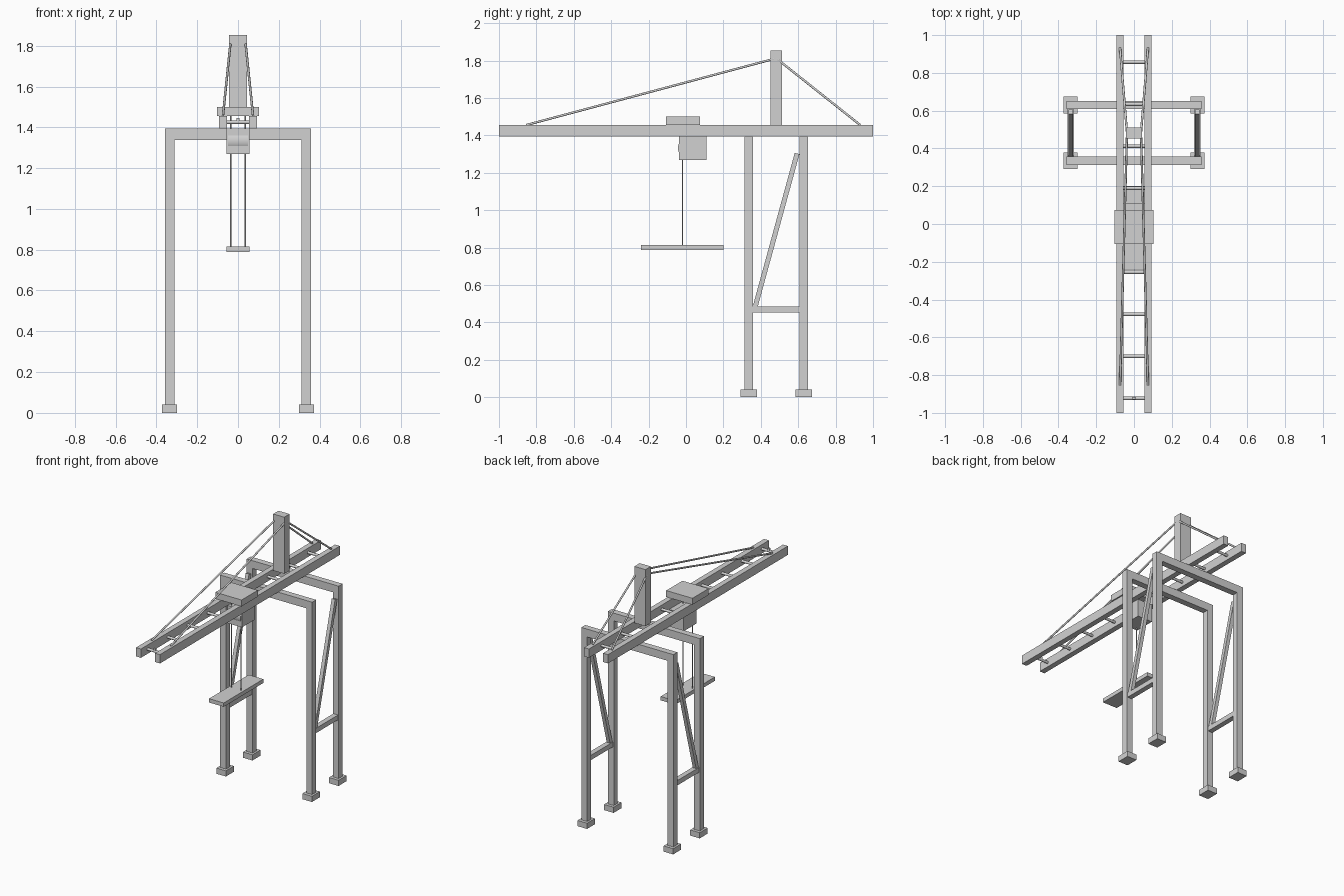
import bpy
from mathutils import Vector

if "Cube" in bpy.data.objects:
    bpy.data.objects.remove(bpy.data.objects["Cube"], do_unlink=True)

grey = bpy.data.materials.new("light grey")
grey.use_nodes = True
colour = (0.64, 0.64, 0.64, 1)
grey.diffuse_color = colour
grey.node_tree.nodes["Principled BSDF"].inputs["Base Color"].default_value = colour


def finish(name):
    ob = bpy.context.object
    ob.name = name
    ob.data.materials.append(grey)
    return ob


def box(name, x, y, z):
    """Box spanning the given (low, high) range on each axis."""
    spans = (x, y, z)
    bpy.ops.mesh.primitive_cube_add(size=1, location=[sum(s) / 2 for s in spans])
    ob = finish(name)
    ob.scale = [s[1] - s[0] for s in spans]
    bpy.ops.object.transform_apply(location=False, rotation=False, scale=True)


def around(centre, width):
    return (centre - width / 2, centre + width / 2)


def rod(name, start, end, radius, sides=24):
    """Smooth round bar between two points."""
    a, b = Vector(start), Vector(end)
    bpy.ops.mesh.primitive_cylinder_add(vertices=sides, radius=radius,
                                        depth=(b - a).length, location=(a + b) / 2)
    ob = finish(name)
    ob.rotation_euler = (b - a).to_track_quat('Z', 'Y').to_euler()
    bpy.ops.object.shade_smooth_by_angle()


def square_bar(name, start, end, width):
    """Square bar between two points in a plane of constant x."""
    a, b = Vector(start), Vector(end)
    bpy.ops.mesh.primitive_cube_add(size=1, location=(a + b) / 2)
    ob = finish(name)
    ob.scale = (width, width, (b - a).length)
    ob.rotation_euler = Vector((0, 0, 1)).rotation_difference(b - a).to_euler()


LEG_X, FRONT_Y, BACK_Y = 0.335, 0.335, 0.63
BEAM_Z, DECK_Z, GIRDER_TOP = 1.338, 1.393, 1.455

# Two portal frames with feet
for place, y in (("front", FRONT_Y), ("back", BACK_Y)):
    box(place + "_portal_beam", (-0.358, 0.358), around(y, 0.044), (BEAM_Z, DECK_Z))
    for side, s in (("left", 1), ("right", -1)):
        box(f"{place}_{side}_leg", around(s * LEG_X, 0.046), around(y, 0.044), (0.04, BEAM_Z))
        box(f"{place}_{side}_foot", around(s * LEG_X, 0.074), around(y, 0.088), (0, 0.04))

for side, s in (("left", 1), ("right", -1)):
    # Side bracing between the portals
    x = s * LEG_X
    box(side + "_tie_bar", around(x, 0.036), (FRONT_Y + 0.02, BACK_Y - 0.02), (0.452, 0.486))
    square_bar(side + "_diagonal_brace", (x, 0.369, 0.48), (x, 0.594, 1.303), 0.026)
    # Long girders and the stays that hold them
    box(side + "_girder", around(s * 0.074, 0.038), (-1, 1), (DECK_Z, GIRDER_TOP))
    top = (s * 0.037, 0.482, 1.812)
    rod(side + "_front_stay", top, (s * 0.074, -0.855, GIRDER_TOP), 0.006)
    rod(side + "_back_stay", top, (s * 0.074, 0.932, GIRDER_TOP), 0.006)
    # Hoist ropes
    rod(side + "_hoist_rope", (s * 0.036, -0.019, 0.81), (s * 0.036, -0.019, GIRDER_TOP), 0.0035)

# Rungs joining the girders
for i in range(9):
    y = -0.923 + i * 0.2225
    rod(f"girder_rung_{i + 1}", (-0.058, y, 1.425), (0.058, y, 1.425), 0.009)
box("rung_stop", around(0, 0.016), around(-0.923, 0.014), (1.43, 1.445))

# Mast
box("mast", (-0.043, 0.043), (0.453, 0.512), (GIRDER_TOP, 1.853))

# Trolley, hoist housing with drum, and lifting spreader
box("trolley", (-0.102, 0.102), (-0.106, 0.074), (GIRDER_TOP, 1.5))
box("hoist_housing", (-0.057, 0.057), (-0.037, 0.109), (1.269, DECK_Z))
rod("hoist_drum", (-0.05, 0.016, 1.333), (0.05, 0.016, 1.333), 0.059, 48)
box("spreader", (-0.057, 0.057), (-0.24, 0.2), (0.788, 0.815))
